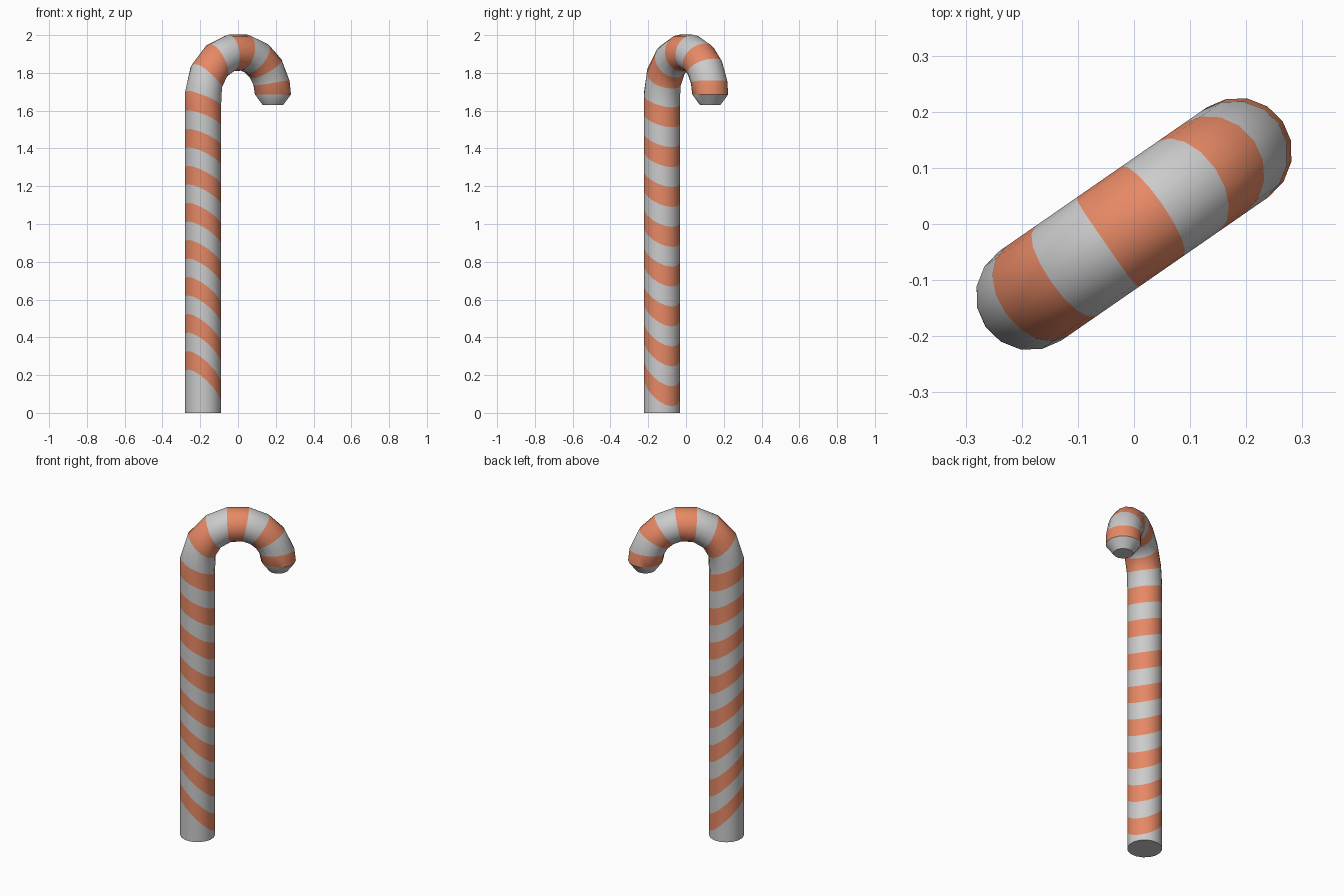
import bpy, bmesh, math

if "Cube" in bpy.data.objects:
    bpy.data.objects.remove(bpy.data.objects["Cube"])

R, r, ZC = 0.225, 0.097, 1.686      # bend radius, tube radius, height where the bend starts
SIDES = 16
TURN = math.radians(34.7)           # direction the hook points, seen from above


def material(name, color):
    m = bpy.data.materials.new(name)
    m.diffuse_color = color
    m.use_nodes = True
    m.node_tree.nodes["Principled BSDF"].inputs["Base Color"].default_value = m.diffuse_color
    return m


def tube_point(s, phi, rad=r):
    """Point at path length s, phi = 0 on the outer side of the bend."""
    a = max(0.0, (s - ZC) / R)
    d = R + rad * math.cos(phi)
    return (-d * math.cos(a), rad * math.sin(phi), min(s, ZC) + d * math.sin(a))


def arc(deg):
    return ZC + R * math.radians(deg)


# Slanted stripe borders as (outer, inner) path positions: shaft, then hook
borders = [(0, 0)]
borders += [(0.23 + 0.098 * i, 0.035 + 0.1055 * i) for i in range(16)]
borders += [(arc(o), arc(i)) for o, i in
            [(30, 14), (56, 44), (79, 72), (101, 100), (123, 120),
             (144, 138), (167, 157), (180, 180)]]

bm = bmesh.new()
phis = [math.tau * k / SIDES for k in range(SIDES)]
rings = []
for o, i in borders:
    rings.append([bm.verts.new(tube_point((o + i) / 2 + (o - i) / 2 * math.cos(p), p))
                  for p in phis])

# Chamfered tip
rings.append([bm.verts.new((R + 0.055 * -math.cos(p) * -1, 0.055 * math.sin(p), 1.63))
              for p in phis])

# Alternating bands and end caps
for n, (a, b) in enumerate(zip(rings, rings[1:])):
    for k in range(SIDES):
        j = (k + 1) % SIDES
        f = bm.faces.new((a[k], a[j], b[j], b[k]))
        f.material_index = n % 2
for ring in (rings[0], rings[-1]):
    bm.faces.new(ring)
bmesh.ops.recalc_face_normals(bm, faces=bm.faces)

mesh = bpy.data.meshes.new("striped_cane")
bm.to_mesh(mesh)
bm.free()
mesh.materials.append(material("white", (0.8, 0.8, 0.8, 1)))
mesh.materials.append(material("red", (0.8, 0.25, 0.13, 1)))
cane = bpy.data.objects.new("striped_cane", mesh)
bpy.context.collection.objects.link(cane)
cane.rotation_euler.z = TURN

bpy.context.view_layer.objects.active = cane
cane.select_set(True)
bpy.ops.object.shade_smooth_by_angle(angle=math.radians(35))
